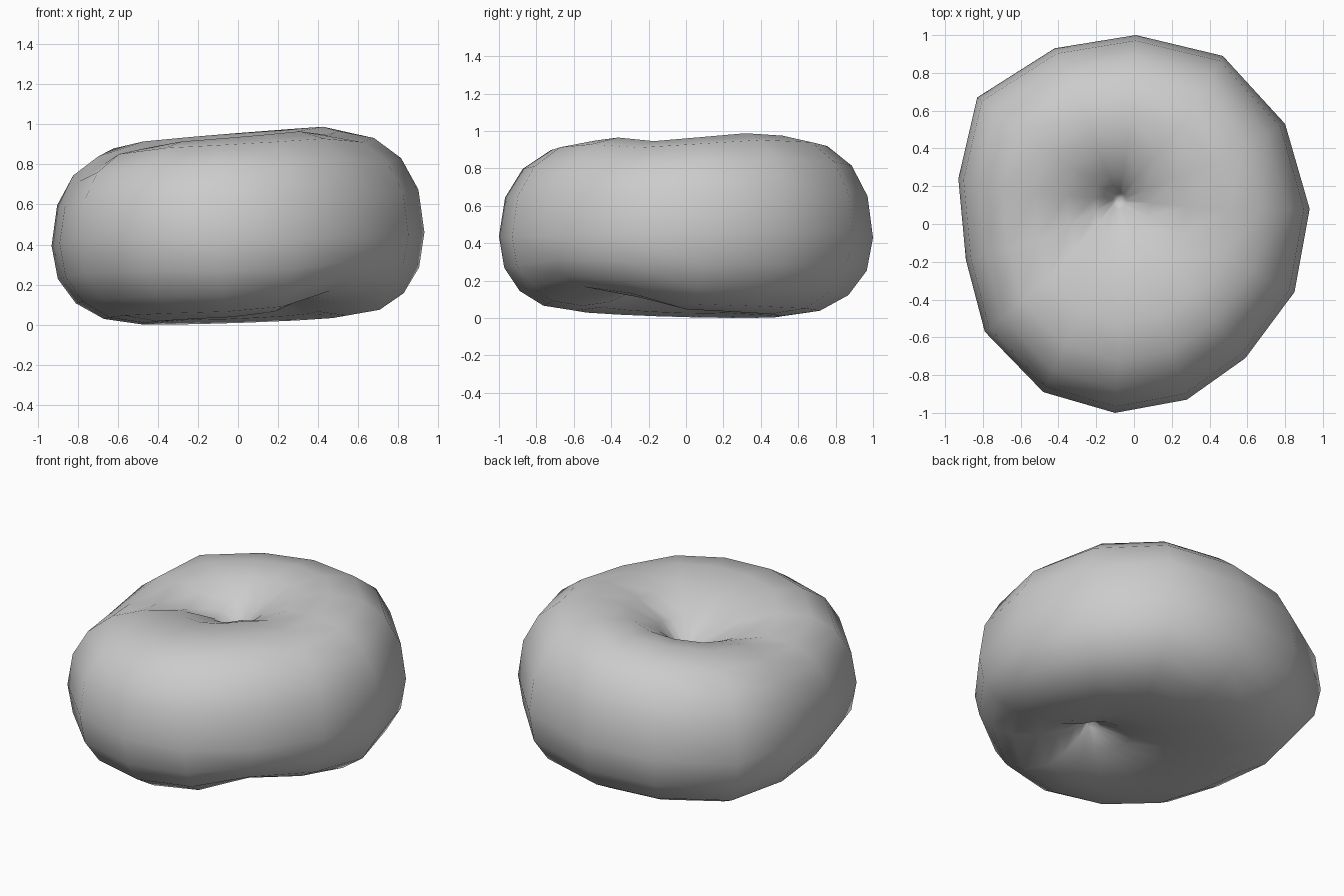
import bpy
import bmesh
import math
from mathutils import Vector

cube = bpy.data.objects.get("Cube")
if cube:
    bpy.data.objects.remove(cube, do_unlink=True)

# Widest outline of the body, counter-clockwise from the right side
OUTLINE = [(0.93, 0.08), (0.80, 0.53), (0.47, 0.89), (0.01, 1.0), (-0.42, 0.93),
           (-0.83, 0.67), (-0.93, 0.24), (-0.89, -0.19), (-0.79, -0.57),
           (-0.48, -0.89), (-0.10, -1.0), (0.28, -0.93), (0.59, -0.71), (0.85, -0.36)]
TOP_PIT = Vector((-0.08, 0.13, 0.64))
BOTTOM_PIT = Vector((0.16, -0.20, 0.26))
PIT_STEPS = 4
SIDE_STEPS = 8


def bump(angle, centre, width):
    """Smooth bump around one direction of the body."""
    d = math.remainder(angle - math.radians(centre), math.tau)
    return math.exp(-(d / math.radians(width)) ** 2)


def top_height(a):
    return (0.955 + 0.045 * math.cos(a) + 0.01 * math.sin(a)
            - 0.07 * bump(a, 188, 25) - 0.05 * bump(a, -12, 20))


def middle_height(a):
    return 0.43 + 0.03 * math.cos(a) + 0.04 * bump(a, 230, 40) + 0.03 * bump(a, 45, 40)


def bottom_height(a):
    return 0.035 + 0.02 * math.cos(a) - 0.015 * math.sin(a) + 0.11 * bump(a, -42, 24)


def soften(v):
    """Slightly squared circle."""
    return math.copysign(abs(v) ** 0.9, v)


def pit_wall(pit, crest):
    """Points curving from just outside the pit's middle towards the crest."""
    for k in range(1, PIT_STEPS):
        t = math.pi / 2 * k / PIT_STEPS
        p = pit.lerp(crest, 1 - math.cos(t))
        p.z = pit.z + (crest.z - pit.z) * math.sin(t) ** 1.3
        yield p


def section(x, y):
    """Half cross-section from the top pit, round the side, to the bottom pit."""
    a = math.atan2(y, x)
    edge = Vector((x, y, middle_height(a)))
    crest = edge * 0.55 + TOP_PIT * 0.2
    crest.z = top_height(a)
    keel = edge * 0.55 + BOTTOM_PIT * 0.2
    keel.z = bottom_height(a)
    points = list(pit_wall(TOP_PIT, crest))
    for i in range(SIDE_STEPS + 1):
        t = math.pi * (0.5 - i / SIDE_STEPS)
        rim = crest if t > 0 else keel
        p = rim.lerp(edge, soften(math.cos(t)))
        p.z = edge.z + (rim.z - edge.z) * soften(abs(math.sin(t)))
        points.append(p)
    return points + list(pit_wall(BOTTOM_PIT, keel))[::-1]


# Cushion-like body with a pinched pit above and below
bm = bmesh.new()
top = bm.verts.new(TOP_PIT)
bottom = bm.verts.new(BOTTOM_PIT)
rows = [[bm.verts.new(p) for p in section(x, y)] for x, y in OUTLINE]
for r, row in enumerate(rows):
    after = rows[(r + 1) % len(rows)]
    bm.faces.new((top, row[0], after[0]))
    bm.faces.new((bottom, after[-1], row[-1]))
    for i in range(len(row) - 1):
        bm.faces.new((row[i], row[i + 1], after[i + 1], after[i]))

# Rest the lowest point on the ground
lowest = min(v.co.z for v in bm.verts)
bmesh.ops.translate(bm, verts=bm.verts, vec=(0, 0, -lowest))
for f in bm.faces:
    f.smooth = True

mesh = bpy.data.meshes.new("cushion_body")
bm.to_mesh(mesh)
bm.free()

# Plain grey surface
grey = bpy.data.materials.new("light_grey")
grey.use_nodes = True
colour = (0.6, 0.6, 0.6, 1)
grey.diffuse_color = colour
grey.node_tree.nodes["Principled BSDF"].inputs["Base Color"].default_value = colour
mesh.materials.append(grey)

body = bpy.data.objects.new("cushion_body", mesh)
bpy.context.collection.objects.link(body)
